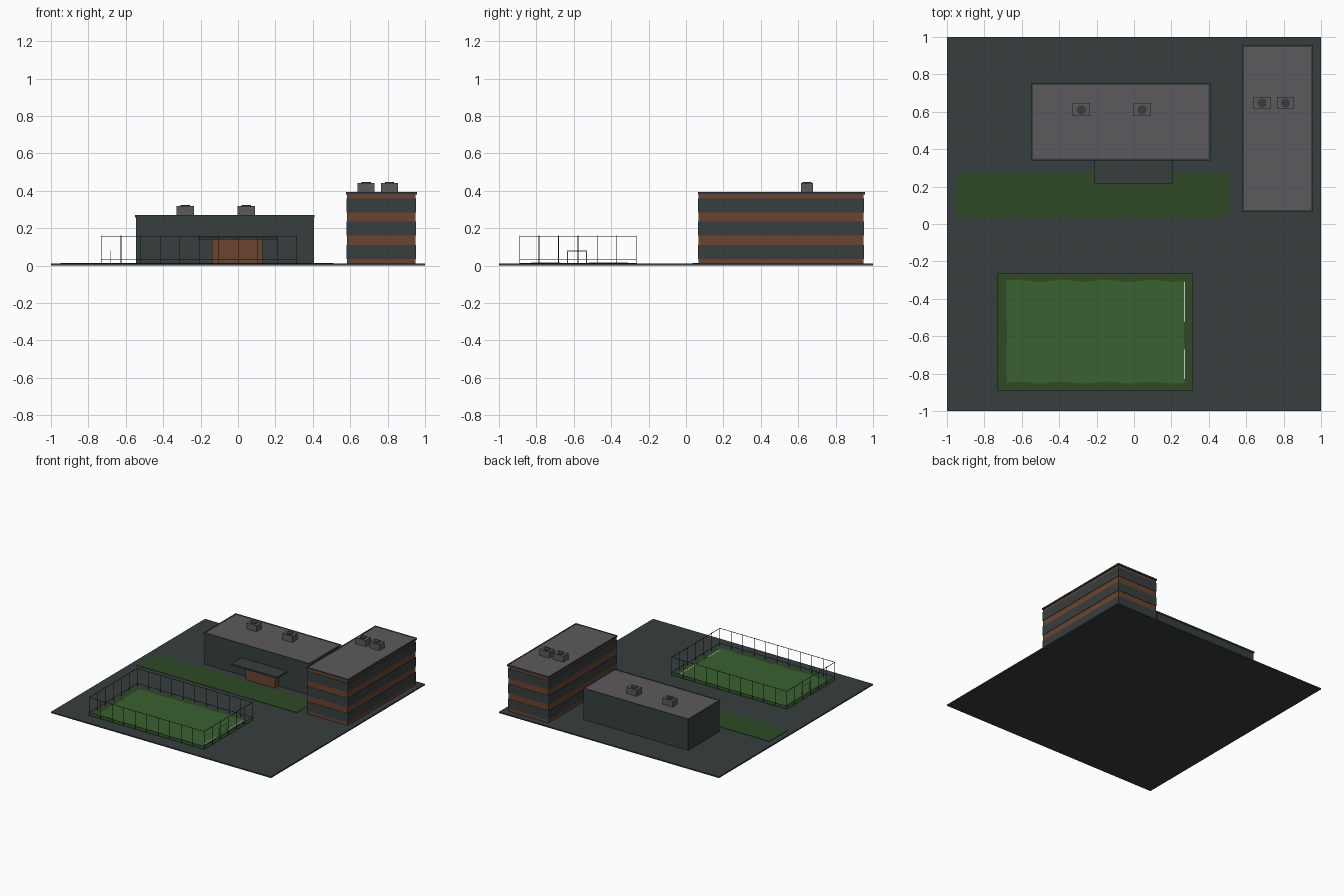
import bpy, bmesh, math

if "Cube" in bpy.data.objects:
    bpy.data.objects.remove(bpy.data.objects["Cube"])


def lin(c):
    c /= 255
    return c / 12.92 if c <= 0.04045 else ((c + 0.055) / 1.055) ** 2.4


def mat(name, r, g, b):
    m = bpy.data.materials.new(name)
    m.diffuse_color = (lin(r), lin(g), lin(b), 1)
    m.use_nodes = True
    m.node_tree.nodes["Principled BSDF"].inputs["Base Color"].default_value = m.diffuse_color
    return m


SLATE = mat("slate", 55, 62, 62)
ROOF = mat("roof grey", 92, 90, 93)
RUST = mat("rust orange", 108, 68, 46)
GRASS = mat("dark grass", 46, 74, 35)
TURF = mat("pitch green", 56, 97, 48)
WHITE = mat("line white", 205, 208, 205)
WIRE = mat("fence dark", 45, 50, 50)


def add_box(bm, x0, x1, y0, y1, z0, z1):
    r = bmesh.ops.create_cube(bm, size=1)
    for v in r["verts"]:
        v.co = ((x0 + x1) / 2 + v.co.x * (x1 - x0),
                (y0 + y1) / 2 + v.co.y * (y1 - y0),
                (z0 + z1) / 2 + v.co.z * (z1 - z0))


def finish(name, bm, m):
    me = bpy.data.meshes.new(name)
    bm.to_mesh(me)
    bm.free()
    me.materials.append(m)
    ob = bpy.data.objects.new(name, me)
    bpy.context.collection.objects.link(ob)
    return ob


def boxes(name, m, *dims):
    bm = bmesh.new()
    for d in dims:
        add_box(bm, *d)
    return finish(name, bm, m)


def roof(name, x0, x1, y0, y1, z0, z1):
    """Dark rim around a grey roof deck."""
    w = 0.011
    boxes(name + "_rim", SLATE,
          (x0, x1, y0, y0 + w, z0, z1), (x0, x1, y1 - w, y1, z0, z1),
          (x0, x0 + w, y0 + w, y1 - w, z0, z1), (x1 - w, x1, y0 + w, y1 - w, z0, z1))
    boxes(name + "_deck", ROOF, (x0 + w, x1 - w, y0 + w, y1 - w, z0, z1 - 0.002))


def roof_unit(name, x, y, z):
    """Ventilation box with a round fan on top."""
    boxes(name + "_box", ROOF, (x - 0.046, x + 0.046, y - 0.033, y + 0.033, z, z + 0.05))
    bm = bmesh.new()
    r = bmesh.ops.create_cone(bm, cap_ends=True, segments=16,
                              radius1=0.025, radius2=0.025, depth=0.006)
    bmesh.ops.translate(bm, verts=r["verts"], vec=(x, y, z + 0.053))
    finish(name + "_fan", bm, SLATE)


# Ground slab and lawn
boxes("ground_slab", SLATE, (-1, 1, -1, 1, 0, 0.01))
boxes("front_lawn", GRASS, (-0.95, 0.51, 0.035, 0.275, 0.01, 0.013))

# Low hall: two storeys, canopy and entrance
boxes("hall_walls", SLATE, (-0.545, 0.405, 0.345, 0.75, 0.01, 0.14),
      (-0.545, 0.405, 0.345, 0.75, 0.14, 0.26))
roof("hall_roof", -0.55, 0.41, 0.34, 0.755, 0.258, 0.27)
boxes("entrance", RUST, (-0.14, 0.13, 0.295, 0.345, 0.01, 0.14))
boxes("canopy", SLATE, (-0.21, 0.205, 0.213, 0.345, 0.14, 0.153))
for i, x in enumerate((-0.282, 0.044)):
    roof_unit(f"hall_unit_{i}", x, 0.61, 0.268)

# Taller block: rust core with three slate window bands
boxes("block_core", RUST, (0.583, 0.95, 0.068, 0.95, 0.01, 0.383))
boxes("block_bands", SLATE, *[(0.58, 0.953, 0.065, 0.953, z, z + 0.075)
                              for z in (0.036, 0.16, 0.285)])
roof("block_roof", 0.577, 0.958, 0.063, 0.958, 0.38, 0.393)
for i, x in enumerate((0.685, 0.81)):
    roof_unit(f"block_unit_{i}", x, 0.647, 0.391)

# Sports pitch: grass border, turf with gently waved edge, side line
X0, X1, Y0, Y1 = -0.73, 0.315, -0.89, -0.265
boxes("pitch_border", GRASS, (X0, X1, Y0, Y1, 0.01, 0.013))
bm = bmesh.new()
n = 40
xs = [-0.683 + 0.953 * i / n for i in range(n + 1)]
wave = [0.005 * math.sin(i / n * math.tau * 4) for i in range(n + 1)]
low = [bm.verts.new((x, -0.848 + w, 0.0155)) for x, w in zip(xs, wave)]
high = [bm.verts.new((x, -0.304 + w, 0.0155)) for x, w in zip(xs, wave)]
for i in range(n):
    bm.faces.new((low[i], low[i + 1], high[i + 1], high[i]))
finish("pitch_turf", bm, TURF)
boxes("pitch_line", WHITE, (0.266, 0.274, -0.83, -0.67, 0.013, 0.0165),
      (0.266, 0.274, -0.52, -0.31, 0.013, 0.0165))

# Goals
t = 0.002
for side, x in (("left", -0.68), ("right", 0.27)):
    boxes(f"goal_{side}", WHITE,
          (x - t, x + t, -0.635, -0.635 + 2 * t, 0.013, 0.08),
          (x - t, x + t, -0.53 - 2 * t, -0.53, 0.013, 0.08),
          (x - t, x + t, -0.635, -0.53, 0.08 - 2 * t, 0.08))

# Wire fence: posts and two rails
t = 0.0015
posts = [(X0 + (X1 - X0) * i / 10, y) for i in range(11) for y in (Y0, Y1)]
posts += [(x, Y0 + (Y1 - Y0) * j / 6) for j in range(1, 6) for x in (X0, X1)]
boxes("fence_posts", WIRE, *[(x - t, x + t, y - t, y + t, 0.01, 0.16) for x, y in posts])
rails = []
for z in (0.035, 0.158):
    rails += [(X0, X1, y - t, y + t, z - t, z + t) for y in (Y0, Y1)]
    rails += [(x - t, x + t, Y0, Y1, z - t, z + t) for x in (X0, X1)]
boxes("fence_rails", WIRE, *rails)
